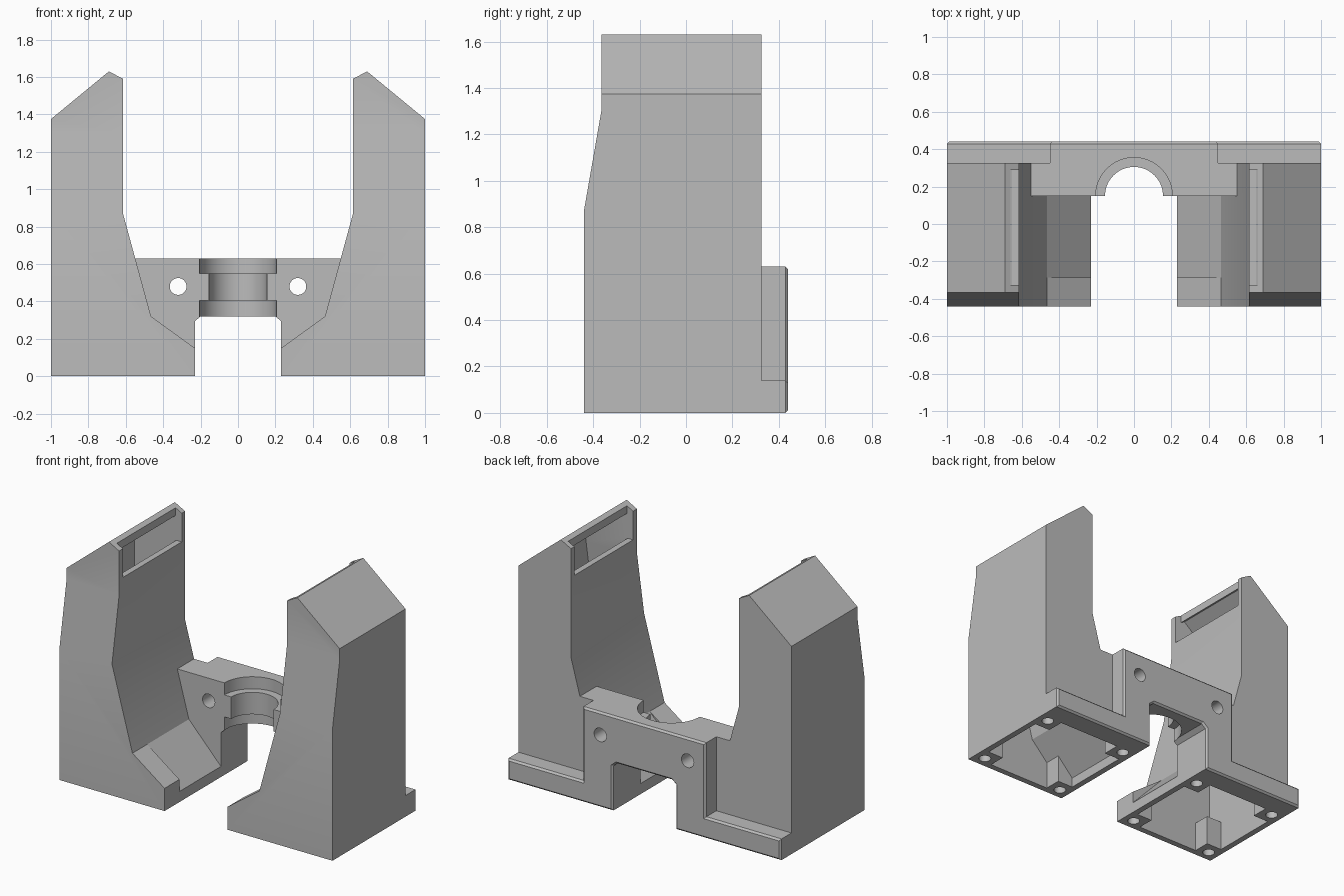
import bpy, bmesh, math
from mathutils import Matrix, Vector

if "Cube" in bpy.data.objects:
    bpy.data.objects.remove(bpy.data.objects["Cube"])

grey = bpy.data.materials.new("plain grey")
grey.use_nodes = True
grey.diffuse_color = (0.5, 0.5, 0.5, 1)
grey.node_tree.nodes["Principled BSDF"].inputs["Base Color"].default_value = (0.5, 0.5, 0.5, 1)


def finish(name, bm):
    bmesh.ops.recalc_face_normals(bm, faces=bm.faces)
    mesh = bpy.data.meshes.new(name)
    bm.to_mesh(mesh)
    bm.free()
    mesh.materials.append(grey)
    obj = bpy.data.objects.new(name, mesh)
    bpy.context.scene.collection.objects.link(obj)
    return obj


def prism(name, profile, start, end, axis="y", chamfer=0):
    """Extrude an xz profile along y, or a yz profile along x."""
    bm = bmesh.new()
    place = (lambda a, b: (a, start, b)) if axis == "y" else (lambda a, b: (start, a, b))
    face = bm.faces.new([bm.verts.new(place(a, b)) for a, b in profile])
    ext = bmesh.ops.extrude_face_region(bm, geom=[face])["geom"]
    step = Vector((0, end - start, 0) if axis == "y" else (end - start, 0, 0))
    bmesh.ops.translate(bm, vec=step, verts=[v for v in ext if isinstance(v, bmesh.types.BMVert)])
    if chamfer:
        rim = [e for e in ext if isinstance(e, bmesh.types.BMEdge)]
        bmesh.ops.recalc_face_normals(bm, faces=bm.faces)
        bmesh.ops.bevel(bm, geom=rim, offset=chamfer, segments=1, affect="EDGES")
    return finish(name, bm)


def box(x0, x1, y0, y1, z0, z1):
    return prism("box_cutter", [(x0, z0), (x1, z0), (x1, z1), (x0, z1)], y0, y1)


def cylinder(centre, radius, depth, along_y=False, sides=32):
    bm = bmesh.new()
    turn = Matrix.Rotation(math.pi / 2, 4, "X") if along_y else Matrix()
    bmesh.ops.create_cone(bm, cap_ends=True, segments=sides, radius1=radius, radius2=radius,
                          depth=depth, matrix=Matrix.Translation(centre) @ turn)
    return finish("round_cutter", bm)


def cut(obj, *cutters):
    """Subtract the cutters, apply the result and delete the cutters."""
    for cutter in cutters:
        cutter.hide_render = True
        mod = obj.modifiers.new("cut", "BOOLEAN")
        mod.operation, mod.solver, mod.object = "DIFFERENCE", "EXACT", cutter
    bpy.context.view_layer.update()
    graph = bpy.context.evaluated_depsgraph_get()
    mesh = bpy.data.meshes.new_from_object(obj.evaluated_get(graph))
    obj.modifiers.clear()
    obj.data = mesh
    for cutter in cutters:
        bpy.data.objects.remove(cutter)
    return obj


def front_taper(y, lean):
    """Wedge that leans the front wall back near the top."""
    return prism("taper_cutter", [(-0.6, 0.87), (y, 0.87), (y + lean, 1.3), (y + lean, 1.8), (-0.6, 1.8)],
                 0, 1.2, axis="x")


def mirrored(obj, name):
    bm = bmesh.new()
    bm.from_mesh(obj.data)
    bmesh.ops.scale(bm, vec=(-1, 1, 1), verts=bm.verts)
    return finish(name, bm)


# Duct tower: outer shell
tower = prism("left_duct_tower", [(0.23, 0), (1, 0), (1, 1.375), (0.69, 1.63), (0.615, 1.59),
                                  (0.615, 0.87), (0.465, 0.32), (0.23, 0.07)], -0.44, 0.325)
cut(tower, front_taper(-0.44, 0.075))

# Hollow inside, with a post left standing in every corner
cavity = prism("cavity_cutter", [(0.27, -0.05), (0.96, -0.05), (0.96, 1.355), (0.69, 1.58), (0.655, 1.56),
                                 (0.655, 0.865), (0.505, 0.31), (0.27, 0.065)], -0.4, 0.29)
screws = [(x, y) for x in (0.305, 0.925) for y in (-0.367, 0.253)]
posts = [box(x - 0.08, x + 0.08, y - 0.08, y + 0.08, -0.1, 0.2) for x, y in screws]
cut(cavity, front_taper(-0.4, 0.075), *posts)
cut(tower, cavity)

# Outlet slot at the top of the inner wall, and screw holes below
cut(tower, box(0.5, 0.66, -0.325, 0.29, 1.4, 1.8),
    *[cylinder((x, y, 0), 0.038, 0.14, sides=24) for x, y in screws])

# Raised wedge on the front of the sloping foot
lip = prism("left_foot_lip", [(0.23, 0.07), (0.465, 0.32), (0.23, 0.15)], -0.44, -0.285)
mirrored(tower, "right_duct_tower")
mirrored(lip, "right_foot_lip")


# Bridge between the towers and the plate behind it
def symmetric(half):
    return half + [(-x, z) for x, z in reversed(half)]


bridge = prism("clamp_bridge", symmetric([(0.2, 0.32), (0.23, 0.295), (0.23, 0.07), (0.465, 0.32), (0.55, 0.63)]),
               0.15, 0.325)
plate = prism("back_plate", symmetric([(0.2, 0.32), (0.23, 0.295), (0.23, 0), (1, 0), (1, 0.14),
                                       (0.45, 0.14), (0.45, 0.63)]), 0.325, 0.44, chamfer=0.012)

# Stepped half-round clamp seat and bolt holes
for part in (bridge, plate):
    cut(part,
        cylinder((0, 0.15, 0.5), 0.155, 1, sides=64),
        cylinder((0, 0.15, 0.65), 0.205, 0.2, sides=64),
        cylinder((0, 0.15, 0.305), 0.205, 0.2, sides=64),
        *[cylinder((x, 0.3, 0.48), 0.045, 1, along_y=True) for x in (-0.32, 0.32)])

# Smooth only the round surfaces
for obj in bpy.context.scene.objects:
    if obj.type == "MESH":
        bpy.ops.object.select_all(action="DESELECT")
        obj.select_set(True)
        bpy.context.view_layer.objects.active = obj
        bpy.ops.object.shade_smooth_by_angle(angle=math.radians(16))
